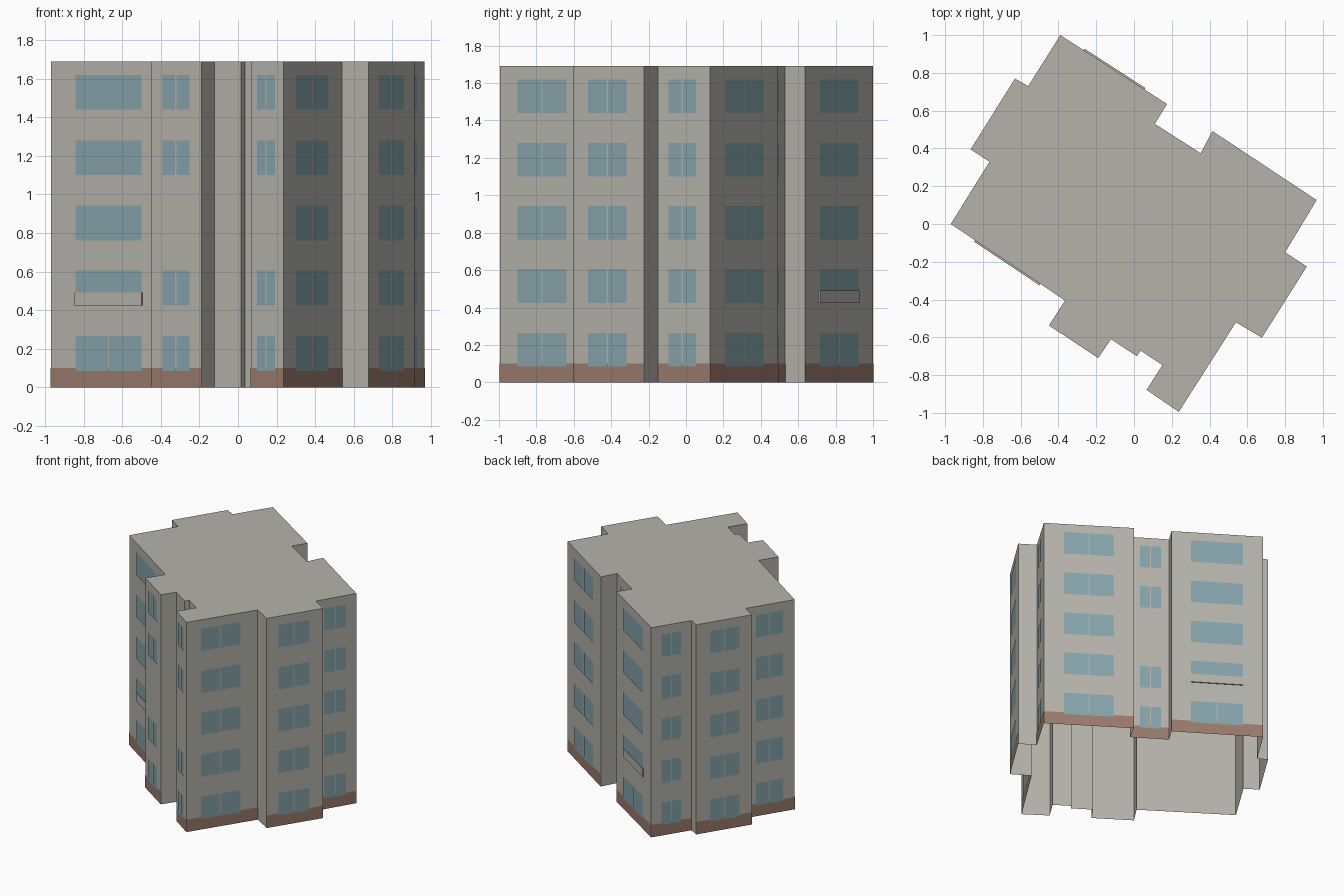
import bpy
import bmesh
from mathutils import Vector

cube = bpy.data.objects.get("Cube")
if cube:
    bpy.data.objects.remove(cube, do_unlink=True)

HEIGHT = 1.69
BASE = 0.1
ROWS = [0.085, 0.425, 0.762, 1.1, 1.44]
PANE_H = 0.18


def material(name, rgb):
    m = bpy.data.materials.new(name)
    m.use_nodes = True
    m.diffuse_color = (*rgb, 1)
    bsdf = next(n for n in m.node_tree.nodes if n.type == 'BSDF_PRINCIPLED')
    bsdf.inputs["Base Color"].default_value = (*rgb, 1)
    return m


plaster = material("grey plaster", (0.46, 0.448, 0.4))
glass = material("blue glass", (0.233, 0.367, 0.406))
plinth = material("brown plinth", (0.32, 0.195, 0.147))


def finish(name, bm, mat):
    mesh = bpy.data.meshes.new(name)
    bm.to_mesh(mesh)
    bm.free()
    mesh.materials.append(mat)
    obj = bpy.data.objects.new(name, mesh)
    bpy.context.collection.objects.link(obj)
    return obj


# Footprint corners, counter-clockwise from the left corner
FOOTPRINT = {
    "A": (-0.97, 0.0), "B": (-0.365, -0.405), "C": (-0.45, -0.537),
    "D": (-0.19, -0.71), "E": (-0.122, -0.61), "F": (0.015, -0.70),
    "G": (0.035, -0.67), "H": (0.15, -0.747), "I": (0.067, -0.878),
    "J": (0.237, -0.995), "K": (0.54, -0.52), "L": (0.677, -0.602),
    "M": (0.915, -0.225), "N": (0.80, -0.15), "O": (0.967, 0.127),
    "P": (0.415, 0.492), "Q": (0.353, 0.375), "R": (0.11, 0.53),
    "S": (0.175, 0.635), "T": (-0.39, 1.0), "U": (-0.56, 0.73),
    "V": (-0.63, 0.77), "W": (-0.865, 0.395), "X": (-0.765, 0.33),
}
names = list(FOOTPRINT)

# Building shell: walls and flat roof, open underneath
bm = bmesh.new()
low = [bm.verts.new((x, y, 0)) for x, y in FOOTPRINT.values()]
top = [bm.verts.new((x, y, HEIGHT)) for x, y in FOOTPRINT.values()]
for i in range(len(low)):
    j = (i + 1) % len(low)
    bm.faces.new((low[i], low[j], top[j], top[i]))
bm.faces.new(top)
finish("building_shell", bm, plaster)


def wall_frame(start):
    """Start point, end point and outward normal of the wall after a corner."""
    a = Vector((*FOOTPRINT[start], 0))
    b = Vector((*FOOTPRINT[names[(names.index(start) + 1) % len(names)]], 0))
    d = (b - a).normalized()
    return a, b, Vector((d.y, -d.x, 0))


def plate(bm, start, t0, t1, z0, z1, offset):
    a, b, n = wall_frame(start)
    p, q = a.lerp(b, t0) + n * offset, a.lerp(b, t1) + n * offset
    up0, up1 = Vector((0, 0, z0)), Vector((0, 0, z1))
    return bm.faces.new([bm.verts.new(v) for v in (p + up0, q + up0, q + up1, p + up1)])


# Painted walls: window span along the wall, and layout of the panes
ALL = range(5)
GAPPED = (0, 1, 3, 4)
WALLS = [
    ("A", 0.215, 0.78, ALL, "wide"), ("S", 0.215, 0.78, ALL, "wide"),
    ("C", 0.23, 0.77, GAPPED, "split"), ("I", 0.2, 0.75, GAPPED, "split"),
    ("Q", 0.25, 0.79, GAPPED, "split"), ("O", 0.225, 0.78, ALL, "split"),
    ("J", 0.2, 0.755, ALL, "split"), ("L", 0.21, 0.76, ALL, "split"),
    ("N", 0.21, 0.74, ALL, "split"), ("T", 0.25, 0.74, ALL, "split"),
    ("V", 0.24, 0.77, ALL, "split"), ("X", 0.2, 0.755, ALL, "split"),
]

panes = bmesh.new()
bands = bmesh.new()
for start, t0, t1, rows, layout in WALLS:
    plate(bands, start, 0, 1, 0, BASE, 0.002)
    a, b, _ = wall_frame(start)
    gap = 0.004 / (b - a).length
    mid = (t0 + t1) / 2
    for r in rows:
        z = ROWS[r]
        if layout == "split" or r == 0:
            spans = [(t0, mid - gap), (mid + gap, t1)]
        else:
            spans = [(t0, t1)]
        for s0, s1 in spans:
            plate(panes, start, s0, s1, z, z + PANE_H, 0.004)
finish("window_panes", panes, glass)
finish("plinth_bands", bands, plinth)

# Shallow parapets across the second-floor wide windows
for start, label in (("A", "front_parapet"), ("S", "back_parapet")):
    bm = bmesh.new()
    face = plate(bm, start, 0.212, 0.783, 0.425, 0.492, 0)
    _, _, n = wall_frame(start)
    ext = bmesh.ops.extrude_face_region(bm, geom=[face])
    moved = [v for v in ext["geom"] if isinstance(v, bmesh.types.BMVert)]
    bmesh.ops.translate(bm, verts=moved, vec=n * 0.009)
    bmesh.ops.recalc_face_normals(bm, faces=bm.faces)
    finish(label, bm, plaster)
